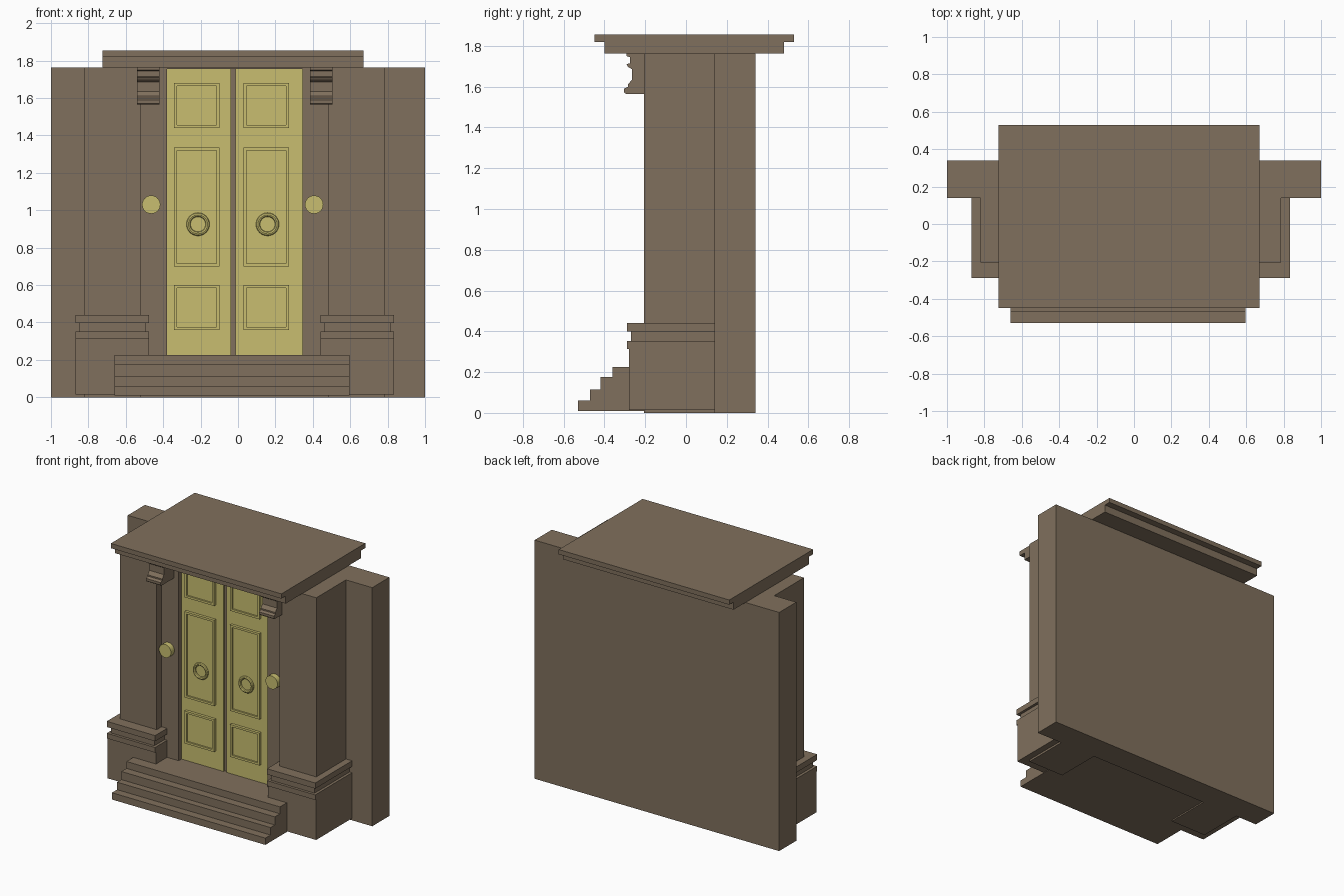
import bpy, bmesh, math

if "Cube" in bpy.data.objects:
    bpy.data.objects.remove(bpy.data.objects["Cube"])


def material(name, rgb):
    m = bpy.data.materials.new(name)
    m.diffuse_color = (*rgb, 1)
    m.use_nodes = True
    m.node_tree.nodes["Principled BSDF"].inputs["Base Color"].default_value = m.diffuse_color
    return m


STONE = material("brown_stone", (0.216, 0.162, 0.109))
BRASS = material("pale_yellow", (0.578, 0.515, 0.162))
CX = -0.0175  # the entrance sits slightly left of the wall centre


def finish(name, bm, mat):
    bmesh.ops.recalc_face_normals(bm, faces=bm.faces[:])
    me = bpy.data.meshes.new(name)
    bm.to_mesh(me)
    bm.free()
    me.materials.append(mat)
    ob = bpy.data.objects.new(name, me)
    bpy.context.collection.objects.link(ob)
    return ob


def extrude_x(name, profile, x0, x1, mat=STONE):
    """Solid from a closed (y, z) profile run along x."""
    bm = bmesh.new()
    face = bm.faces.new([bm.verts.new((x0, y, z)) for y, z in profile])
    res = bmesh.ops.extrude_face_region(bm, geom=[face])
    verts = [v for v in res["geom"] if isinstance(v, bmesh.types.BMVert)]
    bmesh.ops.translate(bm, verts=verts, vec=(x1 - x0, 0, 0))
    return finish(name, bm, mat)


def box(name, x0, x1, y0, y1, z0, z1, mat=STONE):
    return extrude_x(name, [(y0, z0), (y1, z0), (y1, z1), (y0, z1)], x0, x1, mat)


def sides(x0, x1):
    """Left span and its mirror image across the entrance axis."""
    return (("left", x0, x1), ("right", 2 * CX - x1, 2 * CX - x0))


# Rear wall and the core behind the doors
box("rear_wall", -1, 1, 0.14, 0.34, 0, 1.764)
box("door_backing", -0.6, 0.56, -0.105, 0.15, 0.01, 1.764)

# Canopy with stepped front and back edges
extrude_x("canopy", [(-0.40, 1.764), (0.48, 1.764), (0.48, 1.82), (0.53, 1.82),
                     (0.53, 1.855), (-0.45, 1.855), (-0.45, 1.82), (-0.40, 1.82)],
          -0.725, 0.67)

# Front steps and landing
extrude_x("front_steps", [(-0.53, 0.01), (-0.53, 0.06), (-0.47, 0.06), (-0.47, 0.115),
                          (-0.42, 0.115), (-0.42, 0.175), (-0.36, 0.175), (-0.36, 0.226),
                          (-0.10, 0.226), (-0.10, 0.01)], -0.66, 0.595)

# Pillars, door jambs
for s, a, b in sides(-0.82, -0.52):
    box(s + "_pillar", a, b, -0.207, 0.15, 0, 1.764)
for s, a, b in sides(-0.53, -0.38):
    box(s + "_door_jamb", a, b, -0.15, 0.0, 0.01, 1.764)
box("door_lintel", -0.38, 0.345, -0.15, 0.0, 1.755, 1.764)

# Pedestals: block, band, recessed neck and cap
for s, a, b in sides(-0.87, -0.475):
    box(s + "_pedestal_block", a, b, -0.28, 0.145, 0.015, 0.314)
    box(s + "_pedestal_band", a, b, -0.29, 0.145, 0.314, 0.352)
    box(s + "_pedestal_neck", a + 0.02, b - 0.02, -0.27, 0.145, 0.352, 0.40)
    box(s + "_pedestal_cap", a, b, -0.29, 0.145, 0.398, 0.44)

# Brackets under the canopy
bracket = [(-0.15, 1.768), (-0.293, 1.768), (-0.293, 1.75), (-0.275, 1.745),
           (-0.275, 1.715), (-0.292, 1.71), (-0.285, 1.698), (-0.265, 1.685),
           (-0.265, 1.635), (-0.285, 1.61), (-0.285, 1.60), (-0.303, 1.59),
           (-0.303, 1.572), (-0.295, 1.565), (-0.15, 1.565)]
for s, a, b in sides(-0.54, -0.42):
    extrude_x(s + "_bracket", bracket, a, b)

# Door leaves
box("left_door", -0.38, -0.037, -0.117, -0.08, 0.226, 1.755, BRASS)
box("right_door", -0.013, 0.345, -0.117, -0.08, 0.226, 1.755, BRASS)


def panel(name, x0, x1, z0, z1):
    """Raised panel whose middle is sunk inside a narrow moulding."""
    bm = bmesh.new()
    f = bm.faces.new([bm.verts.new((x, -0.117, z))
                      for x, z in ((x0, z0), (x1, z0), (x1, z1), (x0, z1))])
    res = bmesh.ops.extrude_face_region(bm, geom=[f])
    front = [g for g in res["geom"] if isinstance(g, bmesh.types.BMFace)][0]
    bmesh.ops.translate(bm, verts=front.verts[:], vec=(0, -0.02, 0))
    bm.normal_update()
    bmesh.ops.inset_region(bm, faces=[front], thickness=0.022)
    res = bmesh.ops.extrude_face_region(bm, geom=[front])
    bmesh.ops.delete(bm, geom=[front], context="FACES_ONLY")
    sunk = [v for v in res["geom"] if isinstance(v, bmesh.types.BMVert)]
    bmesh.ops.translate(bm, verts=sunk, vec=(0, 0.012, 0))
    finish(name, bm, BRASS)


for s, dx in (("left", 0), ("right", 0.372)):
    for row, z0, z1 in (("top", 1.44, 1.68), ("middle", 0.70, 1.335), ("bottom", 0.36, 0.60)):
        panel(f"{s}_{row}_panel", -0.342 + dx, -0.10 + dx, z0, z1)
    # Ring handle
    bpy.ops.mesh.primitive_torus_add(major_segments=32, minor_segments=8,
                                     major_radius=0.051, minor_radius=0.011,
                                     location=(-0.214 + dx, -0.13, 0.925),
                                     rotation=(math.pi / 2, 0, 0))
    ring = bpy.context.object
    ring.name = s + "_ring_handle"
    ring.data.materials.append(BRASS)
    bpy.ops.object.shade_smooth_by_angle()

# Round knobs on the jambs
for s, x in (("left", -0.464), ("right", 0.407)):
    bpy.ops.mesh.primitive_cylinder_add(vertices=24, radius=0.049, depth=0.05,
                                        location=(x, -0.165, 1.03),
                                        rotation=(math.pi / 2, 0, 0))
    knob = bpy.context.object
    knob.name = s + "_knob"
    knob.data.materials.append(BRASS)
    bpy.ops.object.shade_smooth_by_angle()
